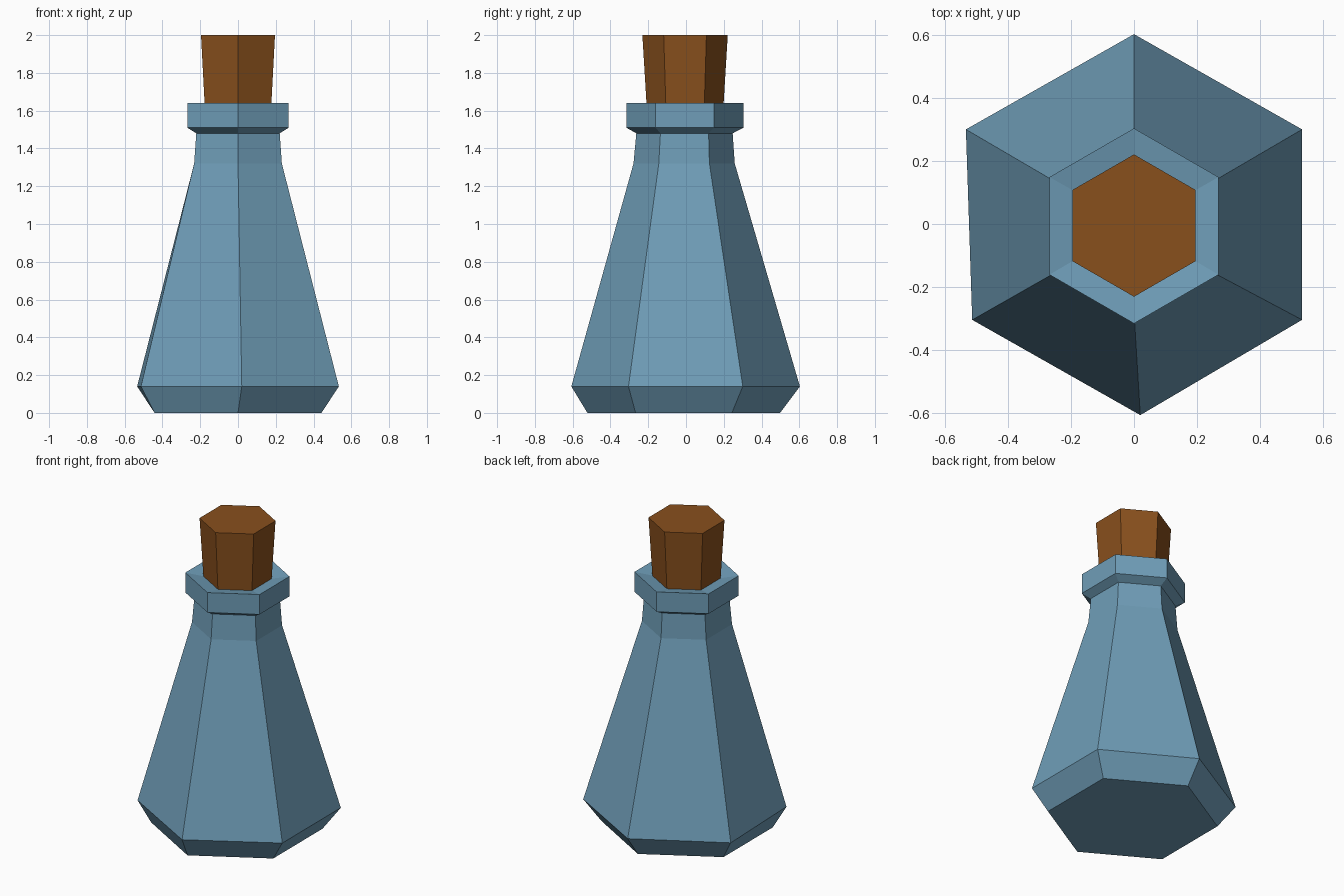
import bpy, bmesh
from math import sin, cos, pi

if "Cube" in bpy.data.objects:
    bpy.data.objects.remove(bpy.data.objects["Cube"])


def material(name, color):
    m = bpy.data.materials.new(name)
    m.diffuse_color = color
    m.use_nodes = True
    m.node_tree.nodes["Principled BSDF"].inputs["Base Color"].default_value = m.diffuse_color
    return m


def hex_loft(name, profile, mat, nudge=None):
    """Stack six-sided rings (radius, z, y offset), bridge them and cap both ends."""
    bm = bmesh.new()
    rings = []
    for r, z, oy in profile:
        rings.append([bm.verts.new((r * cos(pi / 2 + i * pi / 3),
                                    r * sin(pi / 2 + i * pi / 3) + oy, z))
                      for i in range(6)])
    for (ring, corner), dx in (nudge or {}).items():
        rings[ring][corner].co.x += dx
    for a, b in zip(rings, rings[1:]):
        for i in range(6):
            j = (i + 1) % 6
            bm.faces.new((a[i], a[j], b[j], b[i]))
    bm.faces.new(rings[0][::-1])
    bm.faces.new(rings[-1])
    bmesh.ops.recalc_face_normals(bm, faces=bm.faces)
    mesh = bpy.data.meshes.new(name)
    bm.to_mesh(mesh)
    bm.free()
    mesh.materials.append(mat)
    obj = bpy.data.objects.new(name, mesh)
    bpy.context.collection.objects.link(obj)
    return obj


glass = material("blue_glass", (0.16, 0.34, 0.48, 1))
cork = material("cork_brown", (0.25, 0.08, 0.012, 1))

# Bottle: bevelled foot, tapered body, neck, flared lip sloping in to the cork
hex_loft("bottle", [
    (0.51, 0.00, -0.012),
    (0.605, 0.14, -0.002),
    (0.268, 1.32, -0.01),
    (0.255, 1.48, -0.008),
    (0.31, 1.51, -0.006),
    (0.31, 1.64, -0.006),
    (0.20, 1.62, -0.005),
], glass, nudge={(1, 3): 0.02, (1, 2): 0.01, (1, 1): -0.01, (1, 4): 0.01, (1, 5): 0.01})

# Cork stopper, wider at the top
hex_loft("cork", [(0.203, 1.62, -0.005), (0.226, 2.00, -0.005)], cork)
